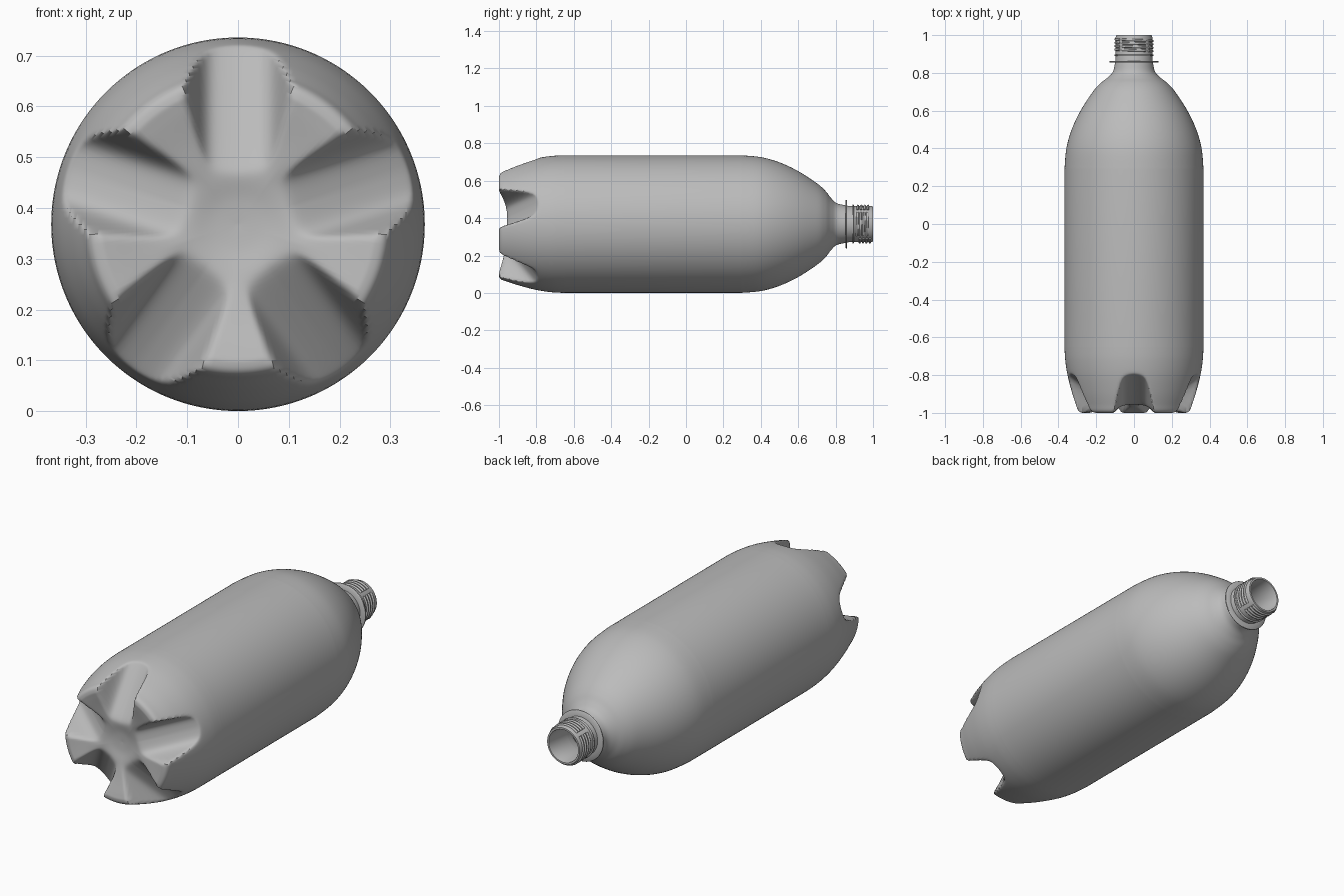
import bpy, bmesh
from math import sin, cos, pi, sqrt, radians
from mathutils import Vector

old = bpy.data.objects.get("Cube")
if old:
    bpy.data.objects.remove(old)

R = 0.368      # body radius and height of the lying axis
SEG = 180

grey = bpy.data.materials.new("bottle grey")
grey.use_nodes = True
grey.diffuse_color = (0.5, 0.5, 0.5, 1)
grey.node_tree.nodes["Principled BSDF"].inputs["Base Color"].default_value = (0.5, 0.5, 0.5, 1)


def spline(points, steps):
    """Catmull-Rom curve through (radius, y) points."""
    p = [Vector(points[0])] + [Vector(q) for q in points] + [Vector(points[-1])]
    out = []
    for i in range(1, len(p) - 2):
        a, b, c, d = p[i - 1:i + 3]
        for k in range(steps):
            t = k / steps
            out.append(b + (c - a) * t / 2 + (a * 2 - b * 5 + c * 4 - d) * t * t / 2
                       + (b * 3 - a - c * 3 + d) * t ** 3 / 2)
    return [(v.x, v.y) for v in out] + [points[-1]]


def groove(r, ang, y):
    """Lift the base where one of five sloping trapezoid grooves cuts it."""
    step = 2 * pi / 5
    off = (ang - pi / 2 + step / 2) % step - step / 2
    along, across = r * cos(off), abs(r * sin(off))
    floor = -0.96 + (along - 0.1) * 0.68
    soft = across - 0.068
    wall = (soft + sqrt(soft * soft + 0.0003)) / 2
    cut = floor - 4 * wall
    return (y + cut + sqrt((y - cut) ** 2 + 0.00015)) / 2


def lathe(name, profile, segments, closed=False, shape=None):
    """Revolve (radius, y) points about the bottle axis."""
    bm = bmesh.new()
    rings = []
    for r, y in profile:
        ring = []
        for i in range(1 if r < 1e-5 else segments):
            a = 2 * pi * i / segments
            h = shape(r, a, y) if shape and y < -0.66 else y
            ring.append(bm.verts.new((r * cos(a), h, R + r * sin(a))))
        rings.append(ring)
    pairs = list(zip(rings, rings[1:]))
    if closed:
        pairs.append((rings[-1], rings[0]))
    for a, b in pairs:
        for i in range(segments):
            j = (i + 1) % segments
            quad = [a[i % len(a)], a[j % len(a)], b[j % len(b)], b[i % len(b)]]
            bm.faces.new(list(dict.fromkeys(quad)))
    bmesh.ops.recalc_face_normals(bm, faces=bm.faces)
    mesh = bpy.data.meshes.new(name)
    bm.to_mesh(mesh)
    bm.free()
    obj = bpy.data.objects.new(name, mesh)
    bpy.context.collection.objects.link(obj)
    finish(obj)
    return obj


def finish(obj):
    obj.data.materials.append(grey)
    bpy.ops.object.select_all(action='DESELECT')
    obj.select_set(True)
    bpy.context.view_layer.objects.active = obj
    bpy.ops.object.shade_smooth_by_angle(angle=radians(50))


# Body: footed base, straight wall, domed shoulder, open neck, inner wall
base = spline([(0, -0.945), (0.05, -0.949), (0.1, -0.96), (0.18, -0.977), (0.25, -0.996),
               (0.275, -1.0), (0.295, -0.99), (0.308, -0.955), (0.329, -0.89),
               (0.352, -0.8), (0.364, -0.72), (R, -0.65)], 8)
shoulder = spline([(R, 0.29), (0.358, 0.4), (0.33, 0.5), (0.283, 0.6), (0.218, 0.7),
                   (0.178, 0.745), (0.14, 0.775), (0.112, 0.805), (0.101, 0.85)], 6)
neck = [(0.097, 0.87), (0.097, 0.99), (0.093, 1.0), (0.084, 1.0), (0.082, 0.995)]
inside = [(max(r - 0.015, 0.02), y) for r, y in reversed(shoulder)]
inside += [(R - 0.015, -0.6), (0, -0.7)]
lathe("bottle_body", base + shoulder + neck + inside, SEG, shape=groove)

# Rings around the neck
for name, r, y, half in (("neck_flange", 0.13, 0.858, 0.004),
                         ("neck_seal_ring", 0.104, 0.893, 0.004)):
    lathe(name, [(0.09, y - half), (r - 0.002, y - half), (r, y - half / 2),
                 (r, y + half / 2), (r - 0.002, y + half), (0.09, y + half)], 96, closed=True)

# Interrupted screw thread: four blocks of short helix pieces
curve = bpy.data.curves.new("screw_thread", 'CURVE')
curve.dimensions = '3D'
curve.bevel_depth = 0.006
curve.bevel_resolution = 2
curve.use_fill_caps = True
for turn in range(4):
    for block in range(4):
        line = curve.splines.new('POLY')
        line.points.add(14)
        for k, pt in enumerate(line.points):
            a = block * pi / 2 + radians(-39 + 78 * k / 14)
            y = 0.915 + 0.018 * (turn + a / (2 * pi))
            pt.co = (0.098 * cos(a), min(y, 0.985), R + 0.098 * sin(a), 1)
thread = bpy.data.objects.new("screw_thread", curve)
bpy.context.collection.objects.link(thread)
bpy.ops.object.select_all(action='DESELECT')
thread.select_set(True)
bpy.context.view_layer.objects.active = thread
bpy.ops.object.convert(target='MESH')
finish(bpy.context.view_layer.objects.active)
